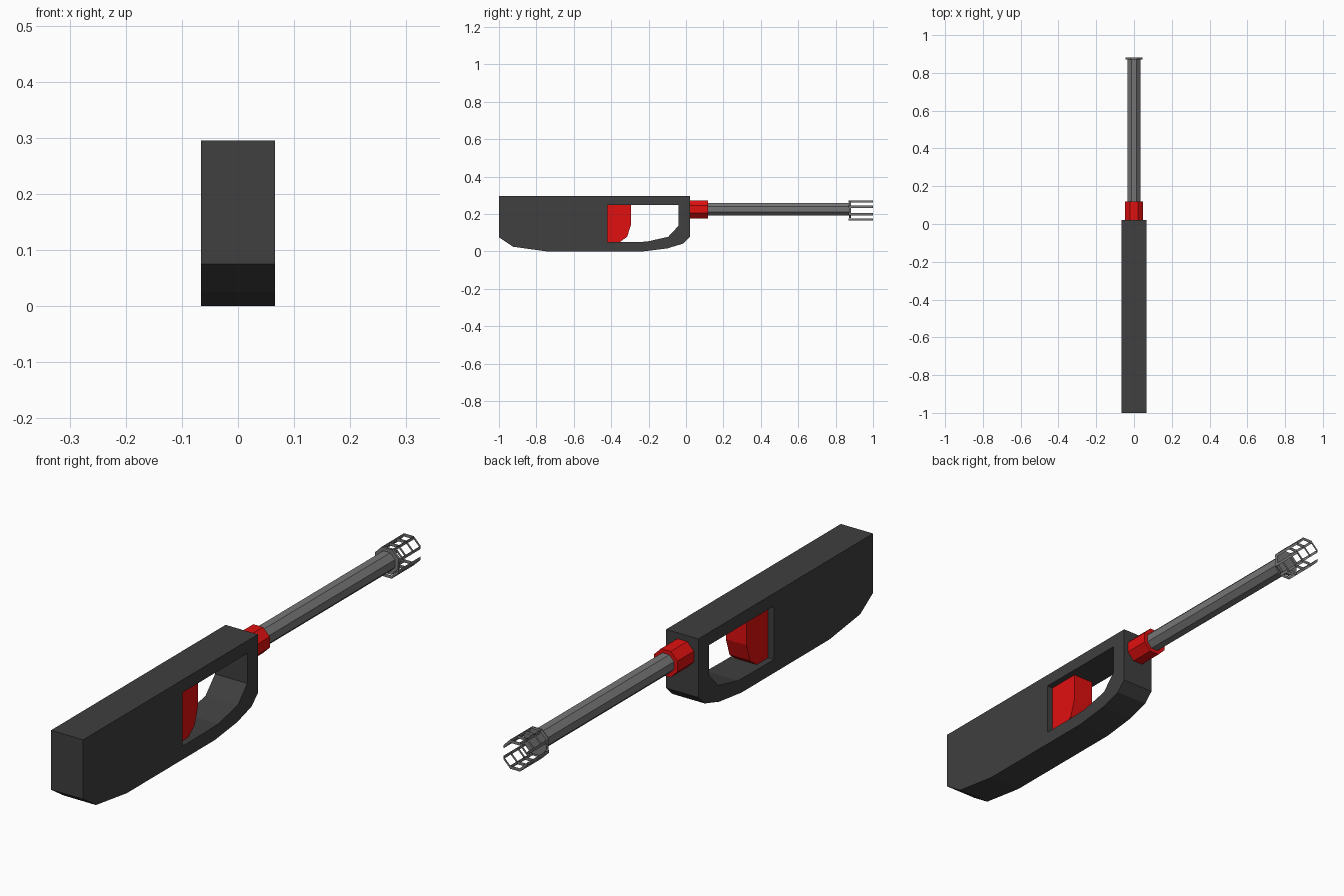
import bpy, bmesh, math
from mathutils import Matrix

if "Cube" in bpy.data.objects:
    bpy.data.objects.remove(bpy.data.objects["Cube"])

AXIS_Z = 0.225  # height of the nozzle axis


def material(name, rgb):
    m = bpy.data.materials.new(name)
    m.diffuse_color = (*rgb, 1)
    m.use_nodes = True
    m.node_tree.nodes["Principled BSDF"].inputs["Base Color"].default_value = m.diffuse_color
    return m


BLACK = material("black_plastic", (0.05, 0.05, 0.05))
RED = material("red_plastic", (0.75, 0.005, 0.005))
STEEL = material("steel", (0.18, 0.18, 0.18))


def finish(name, bm, mat):
    bmesh.ops.recalc_face_normals(bm, faces=bm.faces)
    me = bpy.data.meshes.new(name)
    bm.to_mesh(me)
    bm.free()
    me.materials.append(mat)
    ob = bpy.data.objects.new(name, me)
    bpy.context.collection.objects.link(ob)
    return ob


def side_profile(name, points, half_width, mat):
    """Extrude a closed (y, z) outline symmetrically along x."""
    bm = bmesh.new()
    face = bm.faces.new([bm.verts.new((-half_width, y, z)) for y, z in points])
    ext = bmesh.ops.extrude_face_region(bm, geom=[face], use_keep_orig=True)["geom"]
    verts = [g for g in ext if isinstance(g, bmesh.types.BMVert)]
    bmesh.ops.translate(bm, verts=verts, vec=(2 * half_width, 0, 0))
    return finish(name, bm, mat)


def ring(bm, radius, y):
    """Octagonal loop around the nozzle axis, flat side up."""
    return [bm.verts.new((radius * math.cos(a), y, AXIS_Z + radius * math.sin(a)))
            for a in (math.radians(22.5 + 45 * i) for i in range(8))]


def lathe(name, stations, mat, caps=True):
    """Octagonal solid through (radius, y) stations; returns the bmesh when uncapped."""
    bm = bmesh.new()
    rings = [ring(bm, r, y) for r, y in stations]
    for a, b in zip(rings, rings[1:]):
        for i in range(8):
            j = (i + 1) % 8
            bm.faces.new((a[i], a[j], b[j], b[i]))
    if not caps:
        return bm
    bm.faces.new(rings[0])
    bm.faces.new(rings[-1])
    return finish(name, bm, mat)


# Handle with finger opening
handle = side_profile("handle", [
    (-1, 0.295), (-1, 0.075), (-0.925, 0.025), (-0.745, 0), (-0.23, 0),
    (-0.10, 0.016), (-0.015, 0.042), (0.022, 0.078), (0.022, 0.295)], 0.066, BLACK)
opening = side_profile("opening_cutter", [
    (-0.42, 0.248), (-0.42, 0.05), (-0.30, 0.05), (-0.21, 0.052),
    (-0.095, 0.078), (-0.04, 0.137), (-0.04, 0.248)], 0.2, BLACK)
opening.hide_render = True
opening.hide_set(True)
cut = handle.modifiers.new("opening", "BOOLEAN")
cut.object = opening
cut.solver = "EXACT"

# Trigger
side_profile("trigger", [
    (-0.422, 0.25), (-0.422, 0.049), (-0.355, 0.049), (-0.315, 0.078),
    (-0.293, 0.145), (-0.293, 0.25)], 0.042, RED)

# Collar and nozzle tube
lathe("collar", [(0.052, 0.015), (0.052, 0.118)], RED)
lathe("nozzle_tube", [(0.037, 0.1), (0.037, 0.875)], STEEL)

# Perforated flame guard: three square holes on each of the eight sides
bm = lathe("flame_guard", [(0.052, 0.87 + 0.13 * k / 3) for k in range(4)], STEEL, caps=False)
panels = bm.faces[:]
bmesh.ops.inset_individual(bm, faces=panels, thickness=0.010)
bmesh.ops.delete(bm, geom=panels, context="FACES")
guard = finish("flame_guard", bm, STEEL)
shell = guard.modifiers.new("wall", "SOLIDIFY")
shell.thickness = 0.012
shell.offset = -1

# Back plate closing the guard around the tube
lathe("guard_back_plate", [(0.050, 0.8705), (0.050, 0.882)], STEEL)
